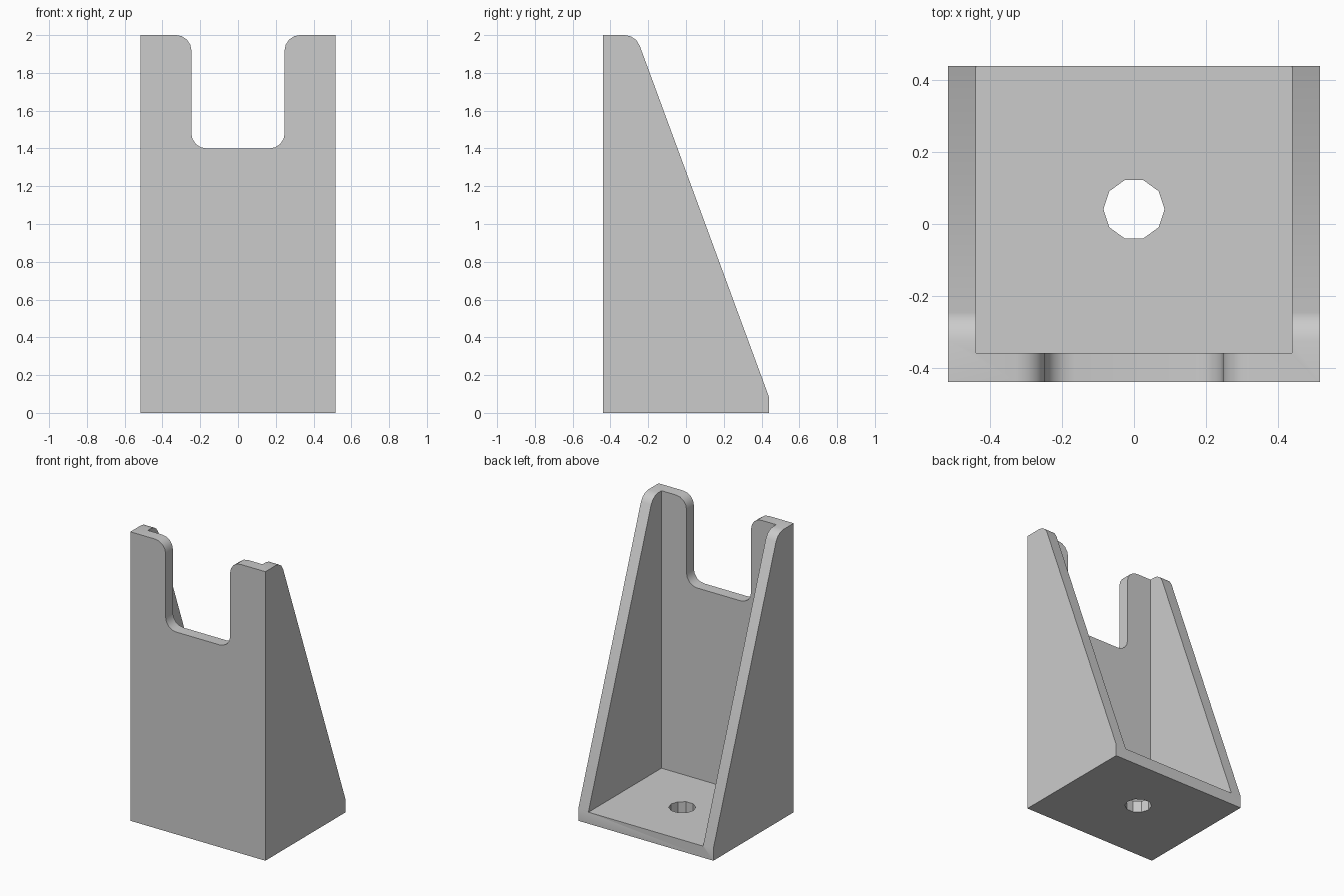
import bpy
import bmesh
from math import cos, sin, pi, radians
from mathutils import Vector

cube = bpy.data.objects.get("Cube")
if cube:
    bpy.data.objects.remove(cube, do_unlink=True)

grey = bpy.data.materials.new("plain_grey")
grey.use_nodes = True
grey.diffuse_color = (0.6, 0.6, 0.6, 1)
grey.node_tree.nodes["Principled BSDF"].inputs["Base Color"].default_value = (0.6, 0.6, 0.6, 1)


def prism(name, points, shift):
    """Extrude a closed 3D outline along a vector."""
    bm = bmesh.new()
    face = bm.faces.new([bm.verts.new(p) for p in points])
    out = bmesh.ops.extrude_face_region(bm, geom=[face])
    moved = [v for v in out["geom"] if isinstance(v, bmesh.types.BMVert)]
    bmesh.ops.translate(bm, verts=moved, vec=Vector(shift))
    bmesh.ops.recalc_face_normals(bm, faces=bm.faces)
    mesh = bpy.data.meshes.new(name)
    bm.to_mesh(mesh)
    bm.free()
    mesh.materials.append(grey)
    obj = bpy.data.objects.new(name, mesh)
    bpy.context.collection.objects.link(obj)
    return obj


def arc(cx, cz, r, start, end, steps):
    angles = [radians(start + (end - start) * i / steps) for i in range(steps + 1)]
    return [(cx + r * cos(a), cz + r * sin(a)) for a in angles]


W, D, H, WALL = 0.517, 0.439, 2.0, 0.08

# Side outline: upright front, rounded top, sloping back, short rear lip
side = [(-D, 0), (D, 0), (D, 0.085)] + arc(-0.325, 1.915, 0.085, 21, 90, 3) + [(-D, H)]
bracket = prism("bracket", [(-W, y, z) for y, z in side], (2 * W, 0, 0))

# Hollow between the two side walls, above the base
i, y0 = W - WALL + 0.002, -D + WALL
hollow = prism("hollow_cutter",
               [(-i, y0, WALL), (i, y0, WALL), (i, 1, WALL), (-i, 1, WALL)], (0, 0, 3))

# Notch in the front wall with rounded floor and flared rim
R, N, FLOOR = 0.08, 0.247, 1.4
half = arc(N - R, FLOOR + R, R, -90, 0, 4) + arc(N + R, H - R, R, 180, 90, 4) + [(N + R, H + 0.2)]
outline = half + [(-x, z) for x, z in reversed(half)]
notch = prism("notch_cutter", [(x, -0.6, z) for x, z in outline], (0, 0.3, 0))

# Ten-sided screw hole through the base
ring = [(0.085 * cos(k * pi / 5), 0.041 + 0.085 * sin(k * pi / 5), -0.1) for k in range(10)]
hole = prism("hole_cutter", ring, (0, 0, 0.3))

for cutter in (hollow, notch, hole):
    cutter.hide_render = True
    mod = bracket.modifiers.new(cutter.name, "BOOLEAN")
    mod.operation = "DIFFERENCE"
    mod.solver = "EXACT"
    mod.object = cutter

# Bake the cuts and discard the cutters
bpy.ops.object.select_all(action="DESELECT")
bracket.select_set(True)
bpy.context.view_layer.objects.active = bracket
for mod in list(bracket.modifiers):
    bpy.ops.object.modifier_apply(modifier=mod.name)
for cutter in (hollow, notch, hole):
    bpy.data.objects.remove(cutter, do_unlink=True)
bpy.ops.object.shade_smooth_by_angle(angle=radians(30))
